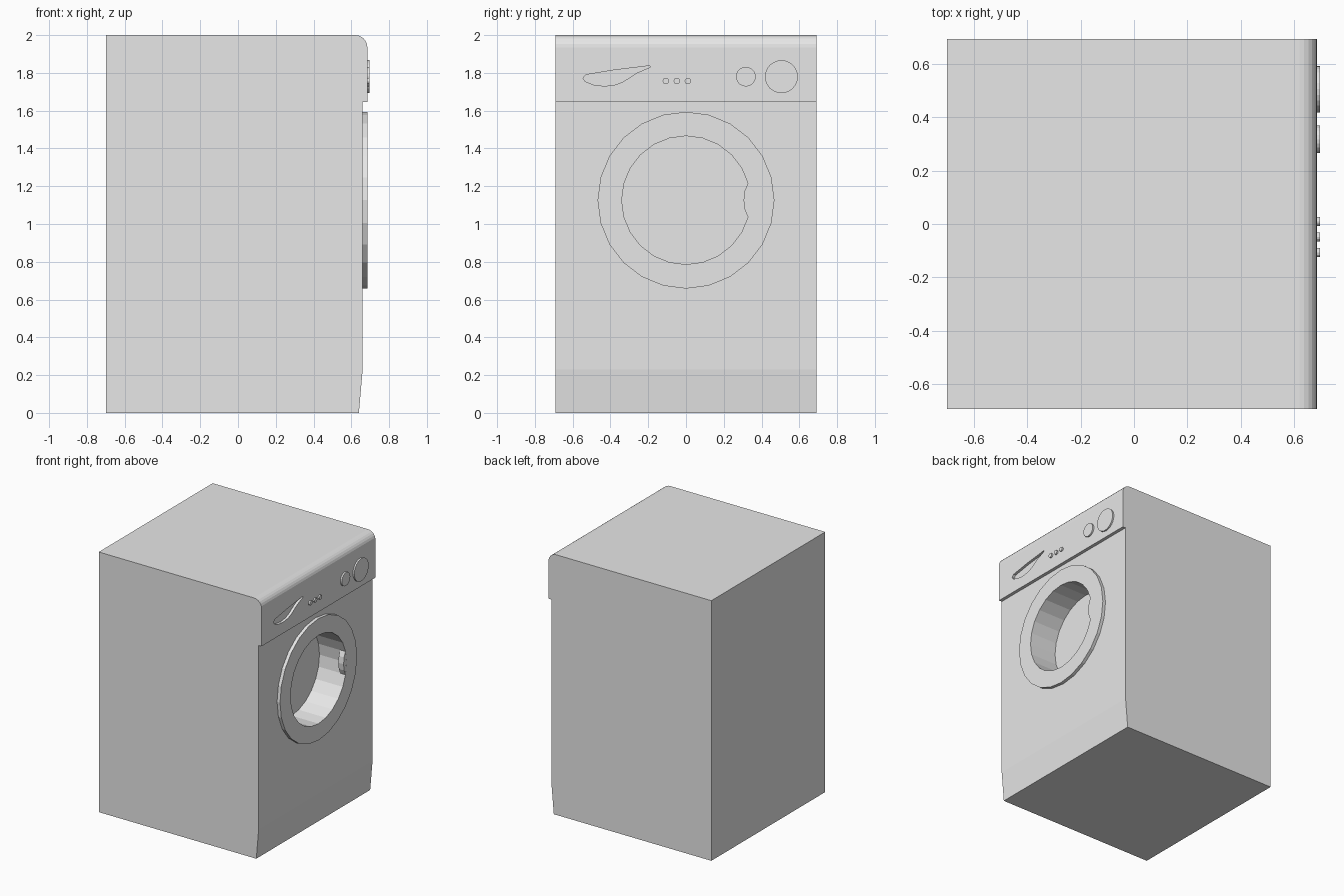
import bpy
import bmesh
from math import sin, cos, pi
from mathutils import Vector

cube = bpy.data.objects.get("Cube")
if cube:
    bpy.data.objects.remove(cube, do_unlink=True)

grey = bpy.data.materials.new("light_grey")
grey.use_nodes = True
colour = (0.8, 0.8, 0.8, 1)
grey.diffuse_color = colour
grey.node_tree.nodes["Principled BSDF"].inputs["Base Color"].default_value = colour

FRONT, PANEL = 0.66, 0.685
HALF = 0.692
DOOR = (0, 1.126)


def prism(name, points, push):
    """Extrude a closed 3D outline along a vector."""
    bm = bmesh.new()
    face = bm.faces.new([bm.verts.new(p) for p in points])
    ext = bmesh.ops.extrude_face_region(bm, geom=[face], use_keep_orig=True)
    moved = [g for g in ext["geom"] if isinstance(g, bmesh.types.BMVert)]
    bmesh.ops.translate(bm, verts=moved, vec=Vector(push))
    bmesh.ops.recalc_face_normals(bm, faces=bm.faces)
    mesh = bpy.data.meshes.new(name)
    bm.to_mesh(mesh)
    bm.free()
    mesh.materials.append(grey)
    obj = bpy.data.objects.new(name, mesh)
    bpy.context.collection.objects.link(obj)
    return obj


def slab(name, outline, x0, x1):
    """Plate with a y-z outline between two depths."""
    return prism(name, [(x0, y, z) for y, z in outline], (x1 - x0, 0, 0))


def circle(centre, r, n):
    return [(centre[0] + r * sin(2 * pi * i / n),
             centre[1] + r * cos(2 * pi * i / n)) for i in range(n)]


def cut(obj, cutter):
    mod = obj.modifiers.new("cut", "BOOLEAN")
    mod.operation = "DIFFERENCE"
    mod.solver = "EXACT"
    mod.object = cutter
    bpy.context.view_layer.objects.active = obj
    bpy.ops.object.modifier_apply(modifier=mod.name)


# Cabinet: side profile with kicked-in base, panel step and rounded top edge
r = 0.065
profile = [(-0.7, 0), (0.64, 0), (FRONT, 0.23), (FRONT, 1.645), (PANEL, 1.645)]
profile += [(PANEL - r + r * cos(a * pi / 12), 2 - r + r * sin(a * pi / 12)) for a in range(7)]
profile += [(-0.7, 2)]
cabinet = prism("cabinet", [(x, -HALF, z) for x, z in profile], (0, 2 * HALF, 0))

# Door ring and drum opening
door_ring = slab("door_ring", circle(DOOR, 0.468, 24), FRONT, PANEL)
drum_cutter = slab("drum_cutter", circle(DOOR, 0.34, 24), 0.455, 0.8)

# Leaf-shaped drawer grip recessed in the panel
leaf = [(-0.545, 1.772), (-0.53, 1.79), (-0.38, 1.815), (-0.19, 1.838),
        (-0.19, 1.83), (-0.26, 1.8), (-0.33, 1.755), (-0.37, 1.738),
        (-0.43, 1.73), (-0.49, 1.737), (-0.535, 1.755)]
grip_cutter = slab("grip_cutter", leaf, 0.665, 0.8)

cut(cabinet, drum_cutter)
cut(door_ring, drum_cutter)
cut(cabinet, grip_cutter)
for cutter in (drum_cutter, grip_cutter):
    bpy.data.objects.remove(cutter, do_unlink=True)

# Door handle tongue inside the opening
tongue = [(0.328, 0.09), (0.311, 0.05), (0.305, 0), (0.311, -0.05), (0.328, -0.09), (0.345, 0)]
slab("door_handle", [(y, DOOR[1] + z) for y, z in tongue], 0.64, PANEL - 0.0005)

# Dials and buttons
controls = [("large_dial", 0.505, 1.78, 0.087, 24), ("small_dial", 0.317, 1.78, 0.052, 20)]
controls += [("button_%d" % i, -0.107 + 0.0585 * i, 1.757, 0.017, 12) for i in range(3)]
for name, y, z, radius, sides in controls:
    slab(name, circle((y, z), radius, sides), PANEL - 0.01, 0.697)
